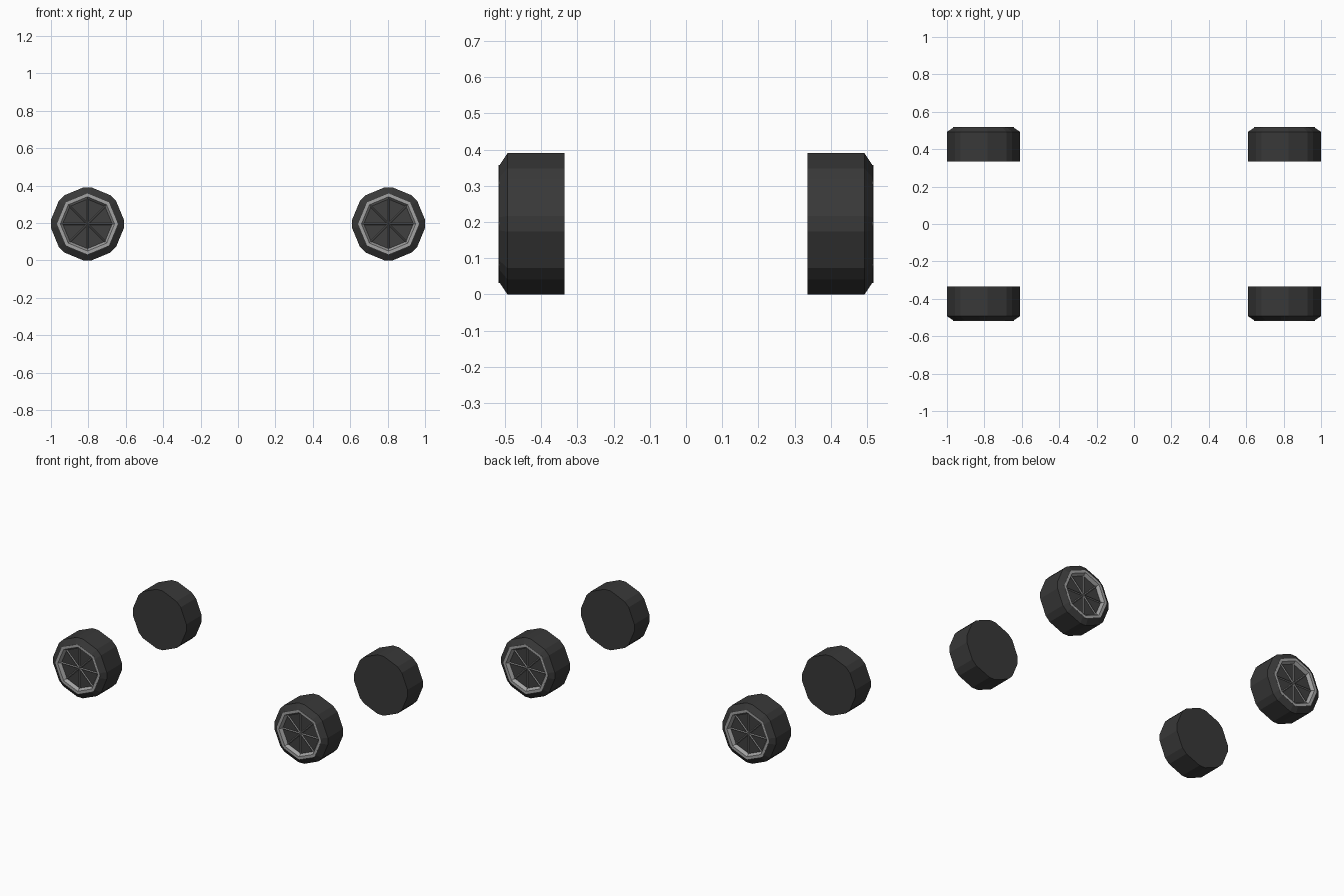
import bpy, bmesh
from math import sin, cos, radians, pi

if "Cube" in bpy.data.objects:
    bpy.data.objects.remove(bpy.data.objects["Cube"])


def material(name, v):
    m = bpy.data.materials.new(name)
    m.diffuse_color = (v, v, v, 1)
    m.use_nodes = True
    m.node_tree.nodes["Principled BSDF"].inputs["Base Color"].default_value = m.diffuse_color
    return m


RUBBER = material("rubber", 0.04)
METAL = material("rim_metal", 0.36)
PANEL = material("panel_dark", 0.05)
SPOKE = material("spoke_grey", 0.22)

OCT = [radians(45 * k) for k in range(8)]
# octagon with cut corners: alternating short and long sides
CUT = [radians(45 * k + s) for k in range(8) for s in (-6.4, 6.4)]
CX, CY, CZ = 0.805, 0.426, 0.195


def finish(bm, name, mat, x, side):
    """Place a wheel part; side -1 is the front, +1 the back."""
    for v in bm.verts:
        v.co = (v.co.x + x, side * v.co.y, v.co.z + CZ)
    bmesh.ops.recalc_face_normals(bm, faces=bm.faces)
    me = bpy.data.meshes.new(name)
    bm.to_mesh(me)
    bm.free()
    me.materials.append(mat)
    bpy.context.collection.objects.link(bpy.data.objects.new(name, me))


def lathe(name, mat, profile, angles, x, side, closed=False):
    """Faceted solid of revolution about the axle; profile is (radius, y)."""
    bm = bmesh.new()
    rings = [[bm.verts.new((r * cos(a), y, r * sin(a))) for a in angles]
             for r, y in profile]
    pairs = list(zip(rings, rings[1:]))
    if closed:
        pairs.append((rings[-1], rings[0]))
    else:
        bm.faces.new(rings[0])
        bm.faces.new(rings[-1])
    n = len(angles)
    for p, q in pairs:
        for i in range(n):
            j = (i + 1) % n
            bm.faces.new((p[i], p[j], q[j], q[i]))
    finish(bm, name, mat, x, side)


def spokes(name, x, side):
    """Eight thin ridged spokes."""
    bm = bmesh.new()
    for a in OCT:
        def pt(r, w, y):
            return bm.verts.new((r * cos(a) - w * sin(a), y, r * sin(a) + w * cos(a)))
        ends = [[pt(r, -0.006, 0.494), pt(r, 0.006, 0.494), pt(r, 0, 0.504)]
                for r in (0.0, 0.134)]
        p, q = ends
        bm.faces.new(p)
        bm.faces.new(q)
        for i in range(3):
            j = (i + 1) % 3
            bm.faces.new((p[i], p[j], q[j], q[i]))
    finish(bm, name, SPOKE, x, side)


for sx, lr in ((-1, "left"), (1, "right")):
    for side, fb in ((-1, "front"), (1, "back")):
        tag = f"{fb}_{lr}"
        x = sx * CX
        # tire with chamfered outer edge and recessed face
        lathe("tire_" + tag, RUBBER,
              [(0.1962, 0.335), (0.1962, 0.493), (0.160, 0.517), (0.150, 0.517),
               (0.150, 0.490)], CUT, x, side)
        # octagonal rim ring
        lathe("rim_" + tag, METAL,
              [(0.163, 0.495), (0.163, 0.5175), (0.145, 0.5175), (0.132, 0.495)],
              OCT, x, side, closed=True)
        # recessed disc behind the spokes
        lathe("disc_" + tag, PANEL, [(0.136, 0.485), (0.136, 0.496)], OCT, x, side)
        spokes("spokes_" + tag, x, side)
